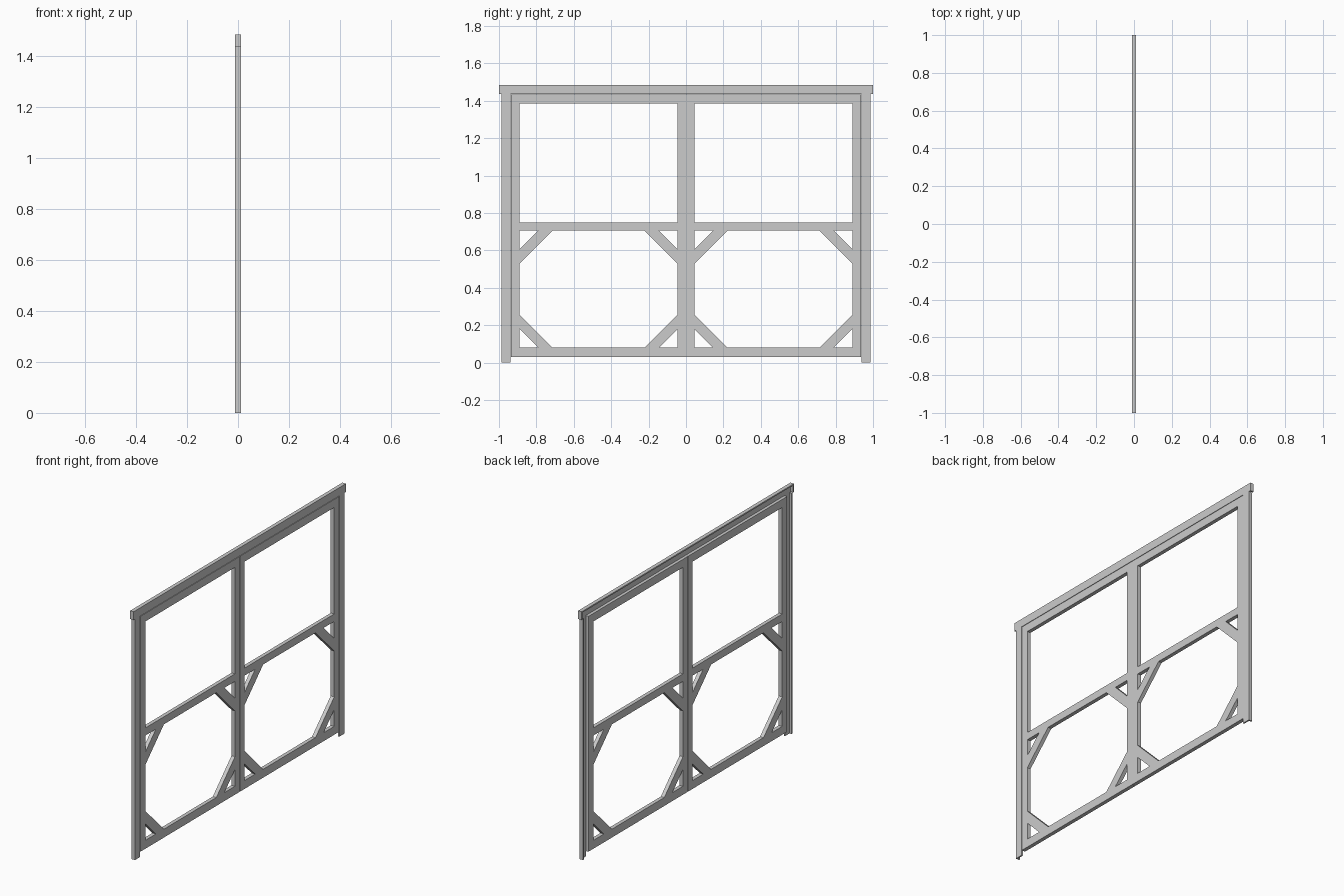
import bpy, bmesh

if "Cube" in bpy.data.objects:
    bpy.data.objects.remove(bpy.data.objects["Cube"])

X0, X1 = -0.0115, 0.0115      # full depth
XF = 0.003                    # back of the thin frame flange


def prism(bm, pts, x0=X0, x1=X1):
    """Extrude a (y, z) outline along x."""
    a = [bm.verts.new((x0, y, z)) for y, z in pts]
    b = [bm.verts.new((x1, y, z)) for y, z in pts]
    n = len(pts)
    bm.faces.new(a)
    bm.faces.new(b[::-1])
    for i in range(n):
        bm.faces.new((a[i], b[i], b[(i + 1) % n], a[(i + 1) % n]))


def bar(bm, y0, y1, z0, z1, x0=X0, x1=X1):
    prism(bm, [(y0, z0), (y1, z0), (y1, z1), (y0, z1)], x0, x1)


def finish(name, bm):
    bmesh.ops.recalc_face_normals(bm, faces=bm.faces)
    me = bpy.data.meshes.new(name)
    bm.to_mesh(me)
    bm.free()
    ob = bpy.data.objects.new(name, me)
    bpy.context.collection.objects.link(ob)
    return ob


# Top track: angle section with closed ends
bm = bmesh.new()
bar(bm, -1, 1, 1.436, 1.485, XF, X1)
bar(bm, -1, 1, 1.477, 1.485, X0, XF)
for s in (-1, 1):
    bar(bm, *sorted((s * 0.99, s)), 1.436, 1.477, X0, XF)
finish("top_track", bm)

for s, side in ((-1, "left"), (1, "right")):
    def part(name, shapes):
        bm = bmesh.new()
        for pts in shapes:
            prism(bm, [(s * y, z) for y, z in pts])
        finish(f"{side}_{name}", bm)

    def rect(y0, y1, z0, z1):
        return [(y0, z0), (y1, z0), (y1, z1), (y0, z1)]

    # Side post: angle section
    bm = bmesh.new()
    bar(bm, *sorted((s * 0.938, s * 0.987)), 0, 1.436, XF, X1)
    bar(bm, *sorted((s * 0.979, s * 0.987)), 0, 1.436, X0, XF)
    finish(f"{side}_post", bm)

    # Door stiles and rails
    part("door_stiles", [rect(0.0005, 0.045, 0.03, 1.433),
                         rect(0.89, 0.936, 0.03, 1.433)])
    part("door_rails", [rect(0.045, 0.89, z0, z1) for z0, z1 in
                        ((0.03, 0.08), (0.705, 0.75), (1.385, 1.433))])

    # Corner braces in the lower opening
    braces = []
    for y, dy in ((0.045, 1), (0.89, -1)):
        for z, dz in ((0.08, 1), (0.705, -1)):
            braces.append([(y + dy * 0.1, z), (y + dy * 0.176, z),
                           (y, z + dz * 0.176), (y, z + dz * 0.1)])
    part("corner_braces", braces)
